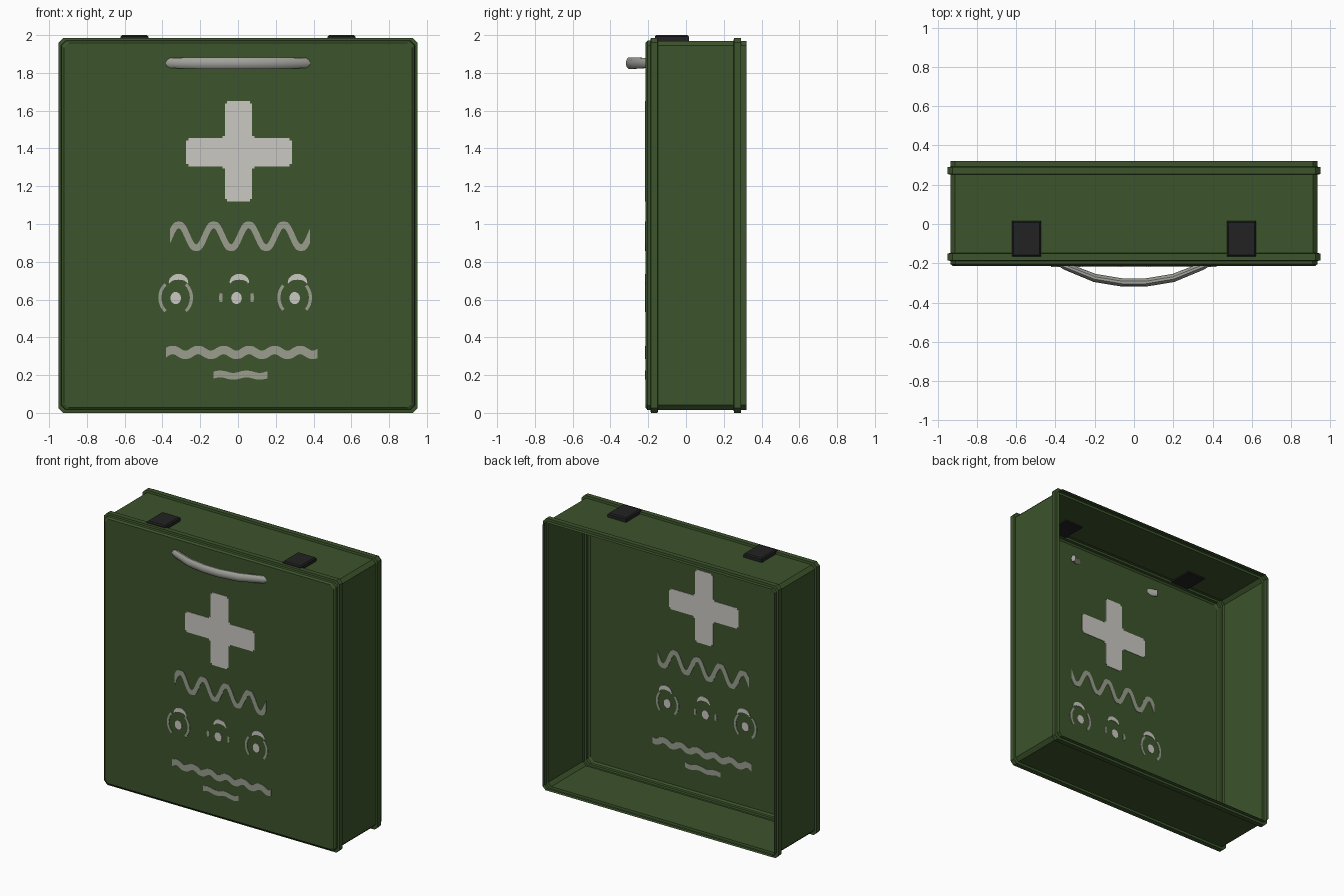
import bpy, bmesh, math
from mathutils import Vector

if "Cube" in bpy.data.objects:
    bpy.data.objects.remove(bpy.data.objects["Cube"])


def material(name, col):
    m = bpy.data.materials.new(name)
    m.diffuse_color = (*col, 1)
    m.use_nodes = True
    m.node_tree.nodes["Principled BSDF"].inputs["Base Color"].default_value = m.diffuse_color
    return m


GREEN = material("box green", (0.045, 0.088, 0.024))
BLACK = material("latch black", (0.016, 0.016, 0.016))
METAL = material("handle grey", (0.36, 0.36, 0.33))
WHITE = material("marking white", (0.60, 0.58, 0.54))
FADED = material("marking faded", (0.32, 0.34, 0.27))


def finish(bm, name, mat):
    me = bpy.data.meshes.new(name)
    bm.to_mesh(me)
    bm.free()
    me.materials.append(mat)
    ob = bpy.data.objects.new(name, me)
    bpy.context.scene.collection.objects.link(ob)
    return ob


def bridge(bm, rings):
    for a, b in zip(rings, rings[1:]):
        n = len(a)
        for i in range(n):
            bm.faces.new((a[i], a[(i + 1) % n], b[(i + 1) % n], b[i]))


# Case: chamfered rectangles lofted front to back, open behind
def section(bm, y, hw, hh, c=0.025):
    pts = [(hw, hh - c), (hw - c, hh), (c - hw, hh), (-hw, hh - c),
           (-hw, c - hh), (c - hw, -hh), (hw - c, -hh), (hw, c - hh)]
    return [bm.verts.new((x, y, z + 0.993)) for x, z in pts]


FRONT = -0.215
profile = [(FRONT, 0.922, 0.965), (-0.205, 0.934, 0.977), (-0.188, 0.936, 0.979),
           (-0.186, 0.95, 0.993), (-0.15, 0.95, 0.993), (-0.148, 0.936, 0.977),
           (0.252, 0.936, 0.977), (0.254, 0.95, 0.993), (0.29, 0.95, 0.993),
           (0.292, 0.936, 0.977), (0.32, 0.936, 0.977)]
bm = bmesh.new()
rings = [section(bm, *p) for p in profile]
bridge(bm, rings)
front = bm.faces.new(rings[0])
bmesh.ops.recalc_face_normals(bm, faces=bm.faces[:])
if front.normal.y > 0:
    bmesh.ops.reverse_faces(bm, faces=bm.faces[:])
finish(bm, "case_shell", GREEN)

# Latches on top, reaching through the thin shell
for side, label in ((-1, "left"), (1, "right")):
    bm = bmesh.new()
    bmesh.ops.create_cube(bm, size=1)
    for v in bm.verts:
        v.co = (v.co.x * 0.148 + side * 0.548, v.co.y * 0.18 - 0.075, v.co.z * 0.04 + 1.98)
    top = [e for e in bm.edges if all(v.co.z > 1.99 for v in e.verts)]
    bmesh.ops.bevel(bm, geom=top, offset=0.008, segments=1, affect='EDGES')
    finish(bm, label + "_latch", BLACK)

# Handle: bowed oval bar
path = [(-0.375, -0.2, 0.8), (-0.35, -0.215, 0.88), (-0.2, -0.275, 1), (-0.06, -0.298, 1)]
path += [(-x, y, s) for x, y, s in reversed(path)]
bm = bmesh.new()
rings = []
for i, (x, y, s) in enumerate(path):
    a, b = path[max(i - 1, 0)], path[min(i + 1, len(path) - 1)]
    t = Vector((b[0] - a[0], b[1] - a[1], 0)).normalized()
    nrm = Vector((-t.y, t.x, 0))
    ring = []
    for k in range(10):
        ang = math.tau * k / 10
        off = nrm * (0.021 * s * math.cos(ang)) + Vector((0, 0, 0.032 * s * math.sin(ang)))
        ring.append(bm.verts.new(Vector((x, y, 1.852)) + off))
    rings.append(ring)
bridge(bm, rings)
bm.faces.new(rings[0])
bm.faces.new(rings[-1])
bmesh.ops.recalc_face_normals(bm, faces=bm.faces[:])
handle = finish(bm, "carry_handle", METAL)
bpy.context.view_layer.objects.active = handle
handle.select_set(True)
bpy.ops.object.shade_smooth_by_angle(angle=math.radians(40))


# Markings: thin plates straddling the panel so they show on both sides
def plate(name, outline, mat, round_by=0):
    bm = bmesh.new()
    rings = [[bm.verts.new((x, FRONT + d, z)) for x, z in outline] for d in (-0.003, 0.003)]
    bridge(bm, rings)
    bm.faces.new(rings[0])
    bm.faces.new(rings[1])
    if round_by:
        geom = [e for e in bm.edges if abs(e.verts[0].co.y - e.verts[1].co.y) > 0.004]
        bmesh.ops.bevel(bm, geom=geom, offset=round_by, segments=2, affect='EDGES')
    bmesh.ops.recalc_face_normals(bm, faces=bm.faces[:])
    return finish(bm, name, mat)


def arc(cx, cz, rx, rz, a0, a1, n=12):
    return [(cx + rx * math.cos(math.radians(a0 + (a1 - a0) * i / n)),
             cz + rz * math.sin(math.radians(a0 + (a1 - a0) * i / n))) for i in range(n + 1)]


def wave(name, x0, x1, z, amp, period, width):
    n = 80
    top, low = [], []
    for i in range(n + 1):
        x = x0 + (x1 - x0) * i / n
        ph = math.tau * (x - x0) / period
        c = z + amp * math.sin(ph)
        slope = amp * math.tau / period * math.cos(ph)
        half = width / 2 * math.sqrt(1 + slope * slope)
        top.append((x, c + half))
        low.append((x, c - half))
    plate(name, top + low[::-1], FADED)


# Cross
l, r, b, t = -0.07, 0.075, 1.305, 1.455
plate("cross_marking", [(l, 1.65), (l, t), (-0.275, t), (-0.275, b), (l, b), (l, 1.12),
                        (r, 1.12), (r, b), (0.285, b), (0.285, t), (r, t), (r, 1.65)],
      WHITE, 0.012)

# Three round emblems: dot, white cap and faded side arcs
for i, (cx, length) in enumerate(((-0.33, 50), (-0.008, 14), (0.3, 44))):
    n = str(i + 1)
    plate("emblem_dot_" + n, arc(cx, 0.608, 0.028, 0.032, 0, 345, 23), WHITE)
    plate("emblem_cap_" + n, arc(cx + 0.015, 0.69, 0.052, 0.046, 0, 180)
          + arc(cx + 0.015, 0.685, 0.045, 0.02, 180, 0), WHITE)
    for mid, label in ((0, "right"), (180, "left")):
        a0, a1 = mid - length, mid + length
        plate(f"emblem_{label}_arc_{n}", arc(cx, 0.61, 0.092, 0.1, a0, a1)
              + arc(cx, 0.61, 0.075, 0.085, a1, a0), FADED)

# Plain wavy stripes
wave("upper_wave", -0.36, 0.38, 0.935, 0.06, 0.185, 0.034)
wave("lower_wave", -0.38, 0.42, 0.32, 0.013, 0.135, 0.044)
wave("small_wave", -0.13, 0.155, 0.2, 0.006, 0.14, 0.036)
